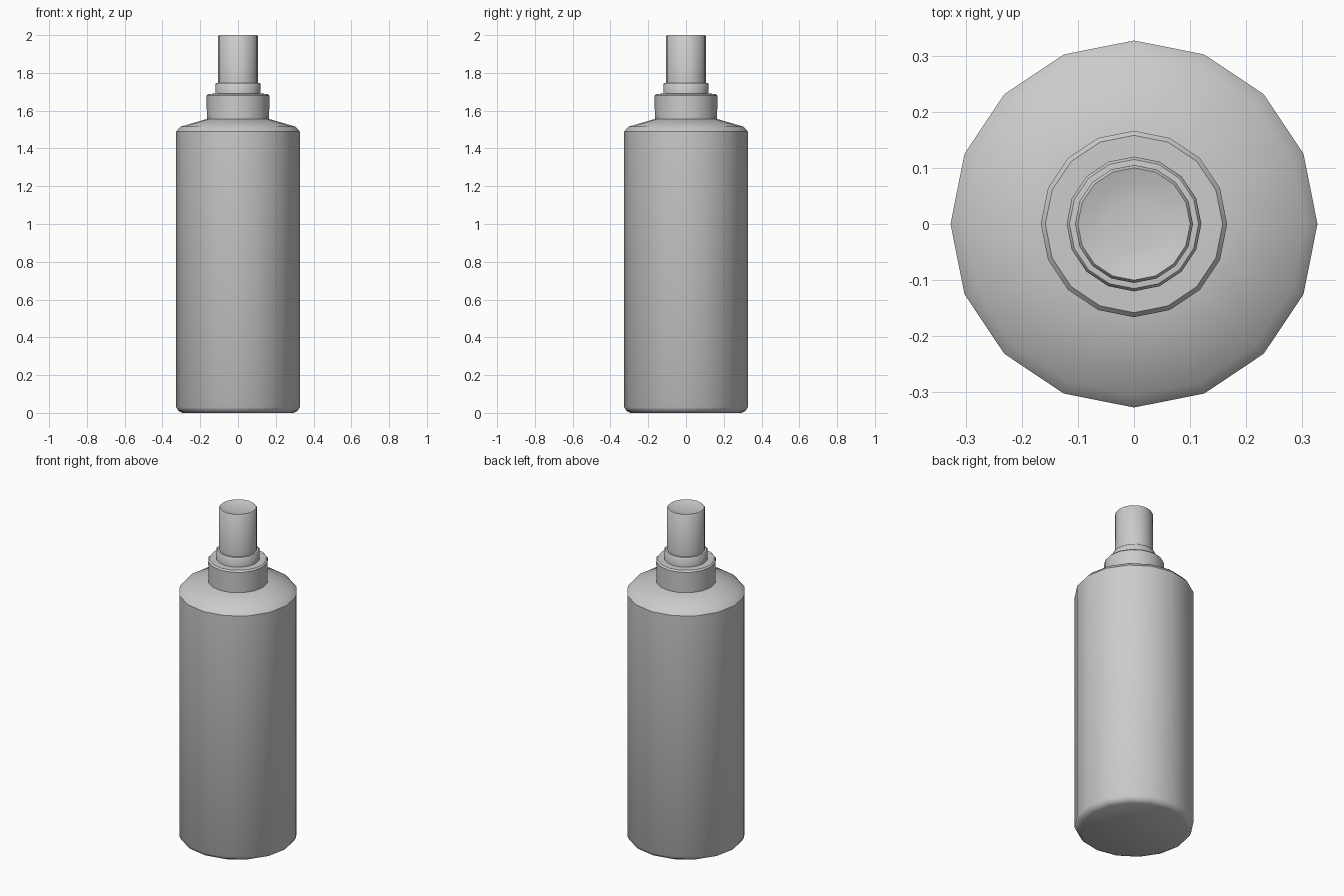
import bpy, bmesh, math

if "Cube" in bpy.data.objects:
    bpy.data.objects.remove(bpy.data.objects["Cube"])

SIDES = 16


def lathe(name, profile):
    """Revolve (radius, z) points around z; cap both ends."""
    bm = bmesh.new()
    rings = []
    for r, z in profile:
        rings.append([bm.verts.new((r * math.cos(2 * math.pi * i / SIDES),
                                    r * math.sin(2 * math.pi * i / SIDES), z))
                      for i in range(SIDES)])
    for a, b in zip(rings, rings[1:]):
        for i in range(SIDES):
            j = (i + 1) % SIDES
            bm.faces.new((a[i], a[j], b[j], b[i]))
    bm.faces.new(rings[0][::-1])
    bm.faces.new(rings[-1])
    mesh = bpy.data.meshes.new(name)
    bm.to_mesh(mesh)
    bm.free()
    ob = bpy.data.objects.new(name, mesh)
    bpy.context.collection.objects.link(ob)
    bpy.ops.object.select_all(action='DESELECT')
    ob.select_set(True)
    bpy.context.view_layer.objects.active = ob
    bpy.ops.object.shade_smooth_by_angle(angle=math.radians(40))
    return ob


# Bottle with rounded base and sloping shoulder
lathe("bottle_body", [(0.295, 0), (0.315, 0.01), (0.327, 0.03), (0.327, 1.49),
                      (0.305, 1.515), (0.165, 1.556)])
# Stepped neck collar
lathe("neck_collar", [(0.165, 1.55), (0.166, 1.68), (0.158, 1.689), (0.12, 1.69)])
lathe("neck_ring", [(0.12, 1.685), (0.12, 1.74), (0.115, 1.746), (0.104, 1.747)])
# Push button with a shallow finger dish on top
lathe("pump_button", [(0.105, 1.74), (0.105, 1.994), (0.1, 2.0),
                      (0.075, 1.993), (0.045, 1.988)])
